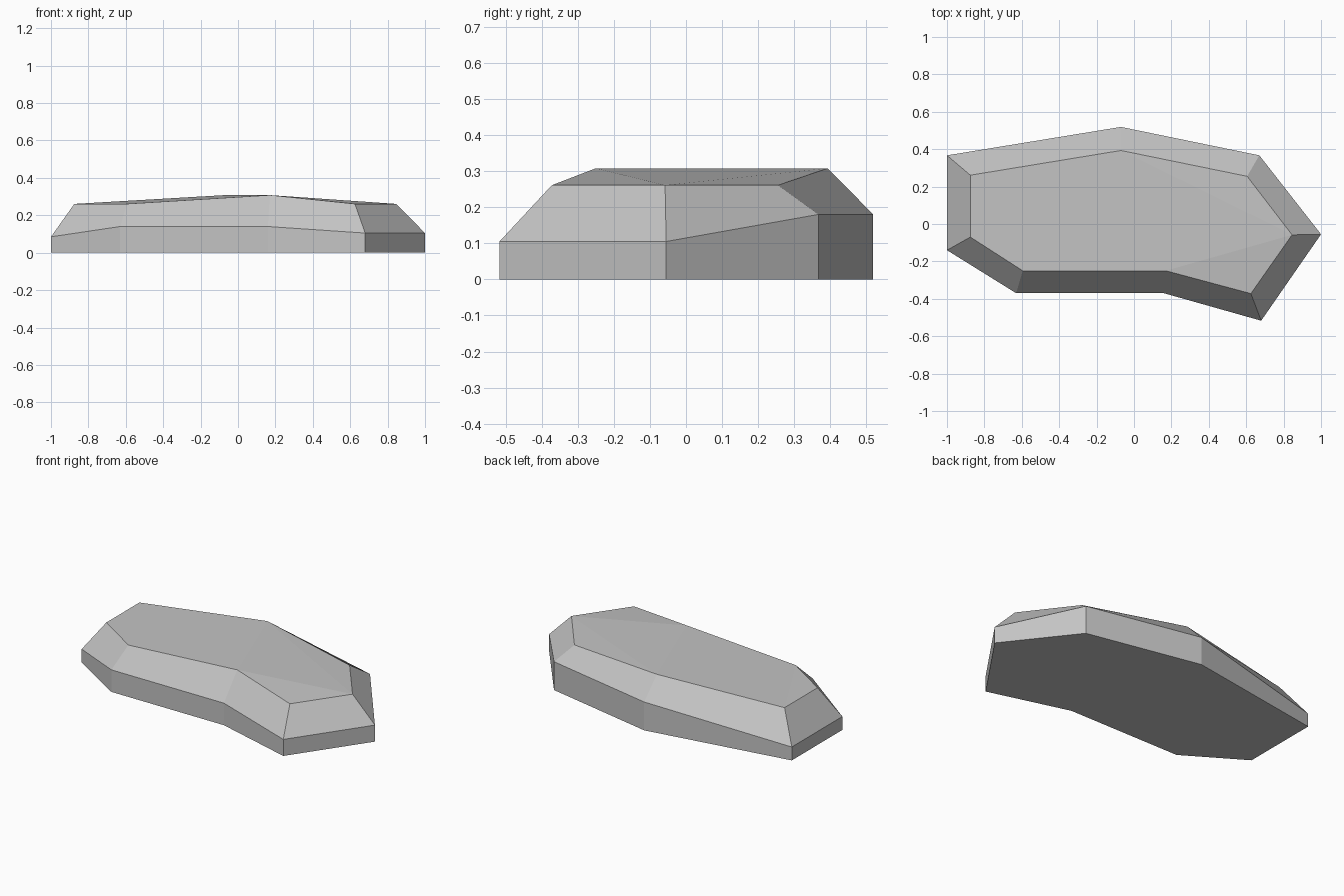
import bpy
import bmesh

cube = bpy.data.objects.get("Cube")
if cube:
    bpy.data.objects.remove(cube, do_unlink=True)

stone = bpy.data.materials.new("stone grey")
stone.use_nodes = True
GREY = (0.55, 0.55, 0.55, 1.0)
stone.diffuse_color = GREY
stone.node_tree.nodes["Principled BSDF"].inputs["Base Color"].default_value = GREY

# Outline corners, counter-clockwise: x, y, height of the upright wall
outline = [
    (-1.0, -0.14, 0.085), (-0.63, -0.37, 0.14), (0.16, -0.37, 0.14),
    (0.68, -0.517, 0.105), (1.0, -0.055, 0.105), (0.67, 0.367, 0.18),
    (-0.07, 0.519, 0.18), (-1.0, 0.367, 0.085),
]
# Matching corners of the top; corners 2 and 6 carry the ridge
crown = [
    (-0.875, -0.07, 0.261), (-0.595, -0.25, 0.261), (0.17, -0.25, 0.308),
    (0.625, -0.372, 0.261), (0.845, -0.058, 0.261), (0.605, 0.255, 0.261),
    (-0.07, 0.393, 0.308), (-0.875, 0.261, 0.261),
]

bm = bmesh.new()
rings = [[bm.verts.new(p) for p in ring]
         for ring in ([(x, y, 0) for x, y, z in outline], outline, crown)]

# Upright wall and sloping shoulder
for low, high in zip(rings, rings[1:]):
    for i in range(len(low)):
        j = (i + 1) % len(low)
        bm.faces.new((low[i], low[j], high[j], high[i]))

# Flat underside and faceted top falling away from the ridge
bm.faces.new(reversed(rings[0]))
top = rings[2]
for facet in ((0, 1, 7), (1, 2, 6, 7), (2, 3, 4), (2, 4, 6), (4, 5, 6)):
    bm.faces.new([top[i] for i in facet])

bmesh.ops.recalc_face_normals(bm, faces=bm.faces)
mesh = bpy.data.meshes.new("flat_rock")
bm.to_mesh(mesh)
bm.free()
mesh.materials.append(stone)
rock = bpy.data.objects.new("flat_rock", mesh)
bpy.context.collection.objects.link(rock)
